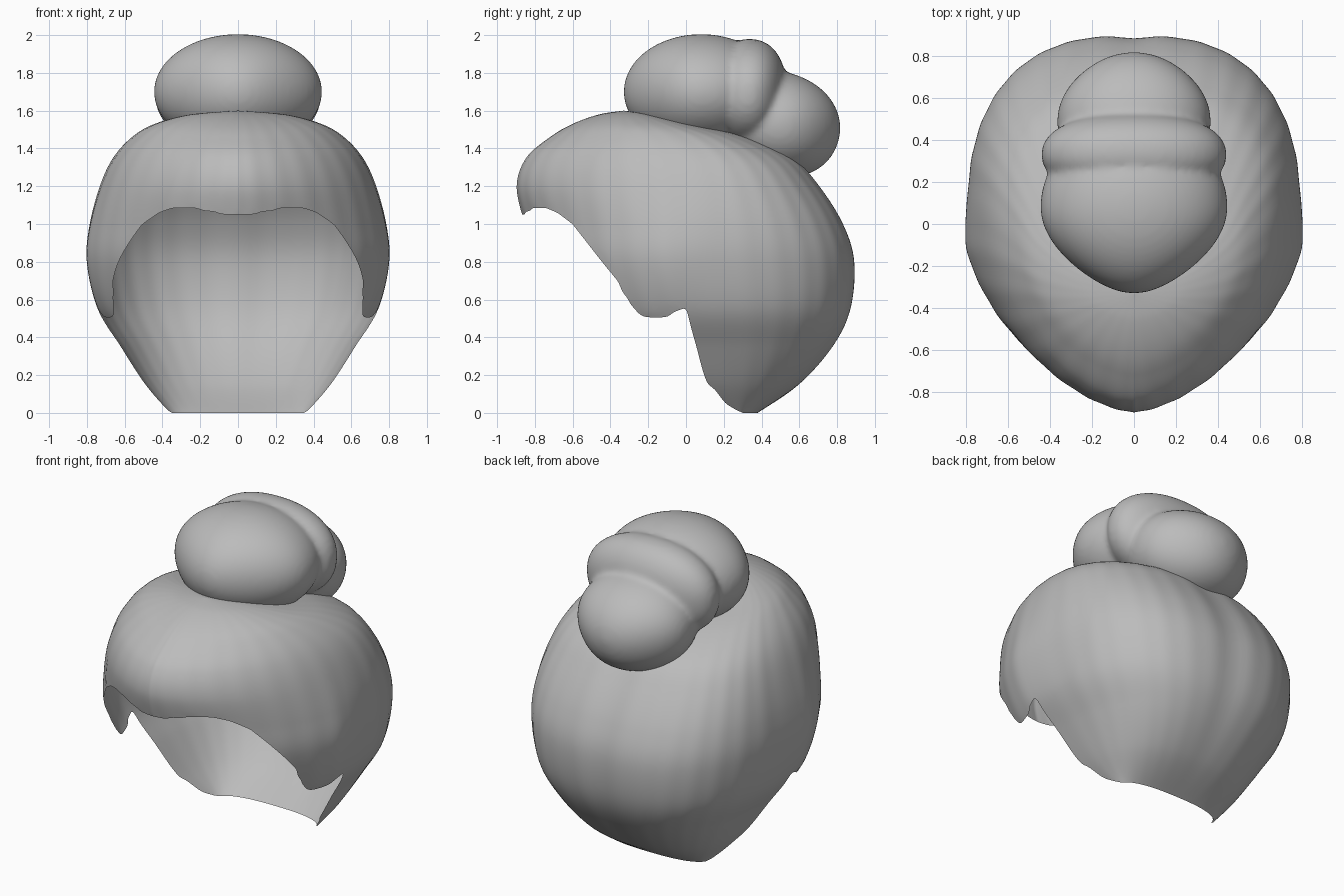
import bpy, bmesh, math
from mathutils import Vector, Matrix

cube = bpy.data.objects.get("Cube")
if cube:
    bpy.data.objects.remove(cube, do_unlink=True)

hair = bpy.data.materials.new("hair grey")
hair.use_nodes = True
GREY = (0.5, 0.5, 0.5, 1)
hair.diffuse_color = GREY
for node in hair.node_tree.nodes:
    if node.type == 'BSDF_PRINCIPLED':
        node.inputs["Base Color"].default_value = GREY
        node.inputs["Roughness"].default_value = 0.7


def finish(name, bm):
    """Turn a bmesh into a smooth shaded object."""
    bmesh.ops.recalc_face_normals(bm, faces=bm.faces)
    mesh = bpy.data.meshes.new(name)
    bm.to_mesh(mesh)
    bm.free()
    mesh.materials.append(hair)
    for poly in mesh.polygons:
        poly.use_smooth = True
    obj = bpy.data.objects.new(name, mesh)
    bpy.context.collection.objects.link(obj)
    return obj


def spline(rows, t):
    """Catmull-Rom through the rows, t from 0 to 1."""
    last = len(rows) - 1
    i = min(int(t * last), last - 1)
    f = t * last - i
    a, b, c, d = (rows[min(max(k, 0), last)] for k in range(i - 1, i + 3))
    return [q + f / 2 * (r - p + f * (2 * p - 5 * q + 4 * r - s + f * (3 * (q - r) + s - p)))
            for p, q, r, s in zip(a, b, c, d)]


def hairline(y):
    """Height of the trimmed edge at depth y."""
    for (y0, z0), (y1, z1) in zip(EDGE, EDGE[1:]):
        if y < y1:
            return z0 + (z1 - z0) * max(0, (y - y0) / (y1 - y0))
    return -1


# Ring sections of the cap: height, half width, front, back, widest depth
SECTIONS = [
    (0, .36, -.5, .38, .25), (.15, .49, -.55, .6, .14),
    (.35, .62, -.62, .78, .08), (.55, .74, -.7, .875, .03),
    (.8, .79, -.81, .895, 0), (1, .78, -.855, .835, .02),
    (1.2, .73, -.895, .71, .03), (1.35, .66, -.845, .57, 0),
    (1.46, .56, -.72, .34, -.08), (1.53, .44, -.6, .05, -.18),
    (1.58, .25, -.46, -.18, -.27), (1.6, 0, -.33, -.33, -.33)]
# Fringe, side lock, notch and nape, from front to back
EDGE = [(-.87, 1.05), (-.79, 1.09), (-.72, 1.08), (-.6, 1), (-.4, .75),
        (-.3, .59), (-.25, .52), (-.17, .5), (-.1, .51), (0, .56),
        (.05, .4), (.11, .17), (.2, .05), (.3, 0)]


def cap_point(t, angle):
    z, w, front, back, mid = spline(SECTIONS, t)
    s, c = math.sin(angle), math.cos(angle)
    # pointed towards the front, squarer towards the back
    if c < 0:
        x, y = abs(s) ** 1.25, c * (mid - front)
    else:
        x, y = abs(s) ** .77, c ** .77 * (back - mid)
    x, y = math.copysign(x * w, s), y + mid
    # side lock swelling, centre groove at the back, faint strands
    lock = .015 * math.exp(-((y + .1) / .16) ** 2 - ((z - .8) / .25) ** 2)
    groove = .015 * math.exp(-(x / .1) ** 2) * (c > 0) * math.sin(math.pi * t)
    strand = .0015 * math.sin(math.pi * t) * math.sin(31 * abs(angle - math.pi) + 4 * t)
    x += math.copysign(lock, x) * (abs(s) > .3) + strand * s
    return Vector((x, y - groove + strand * c, z))


# Open hair cap, trimmed along the hairline
COLS, ROWS = 180, 130
bm = bmesh.new()
rings = [[bm.verts.new(cap_point(r / ROWS, math.tau * k / COLS)) for k in range(COLS)]
         for r in range(ROWS)]
crown = bm.verts.new(cap_point(1, 0))
for low, high in zip(rings, rings[1:]):
    for k in range(COLS):
        n = (k + 1) % COLS
        bm.faces.new((low[k], low[n], high[n], high[k]))
for k in range(COLS):
    bm.faces.new((rings[-1][k], rings[-1][(k + 1) % COLS], crown))
cut = []
for face in bm.faces:
    mid = face.calc_center_median()
    if mid.z < hairline(mid.y):
        cut.append(face)
bmesh.ops.delete(bm, geom=cut, context='FACES')
# soften the stepped edge
for step in range(3):
    moves = {}
    for v in bm.verts:
        near = [e.other_vert(v).co for e in v.link_edges if e.is_boundary]
        if len(near) == 2:
            moves[v] = v.co / 2 + (near[0] + near[1]) / 4
    for v, co in moves.items():
        v.co = co
finish("hair_cap", bm)


def lobe(bm, centre, radii, tilt=0, power=2.0, taper=0):
    """Add a rounded lobe, narrowed to the back or, if taper < 0, the front."""
    made = bmesh.ops.create_uvsphere(bm, u_segments=64, v_segments=40, radius=1)
    turn = Matrix.Rotation(math.radians(tilt), 3, 'X')
    for v in made["verts"]:
        p = v.co / sum(abs(k) ** power for k in v.co) ** (1 / power)
        p.x *= 1 - max(0, taper * p.y) * abs(p.y)
        v.co = Vector(centre) + turn @ Vector([a * b for a, b in zip(p, radii)])


# Coiled bun: front lobe, middle band and drooping tail, fused with soft creases
bm = bmesh.new()
lobe(bm, (0, .08, 1.7), (.445, .41, .305), taper=-.28)
lobe(bm, (0, .33, 1.69), (.44, .2, .29), tilt=-4, power=2.2)
lobe(bm, (0, .49, 1.53), (.365, .33, .275), tilt=-18, power=2.1, taper=.18)
lobes = finish("bun_lobes", bm)
remesh = lobes.modifiers.new("fuse", 'REMESH')
remesh.mode = 'VOXEL'
remesh.voxel_size = .016
soften = lobes.modifiers.new("soften", 'SMOOTH')
soften.factor = .5
soften.iterations = 8
bm = bmesh.new()
bm.from_object(lobes, bpy.context.evaluated_depsgraph_get())
bpy.data.objects.remove(lobes, do_unlink=True)
# drop the part hidden beneath the cap
bmesh.ops.bisect_plane(bm, geom=bm.verts[:] + bm.edges[:] + bm.faces[:],
                       plane_co=(0, 0, 1.44), plane_no=(0, .4, 1), clear_inner=True)
finish("bun", bm)
